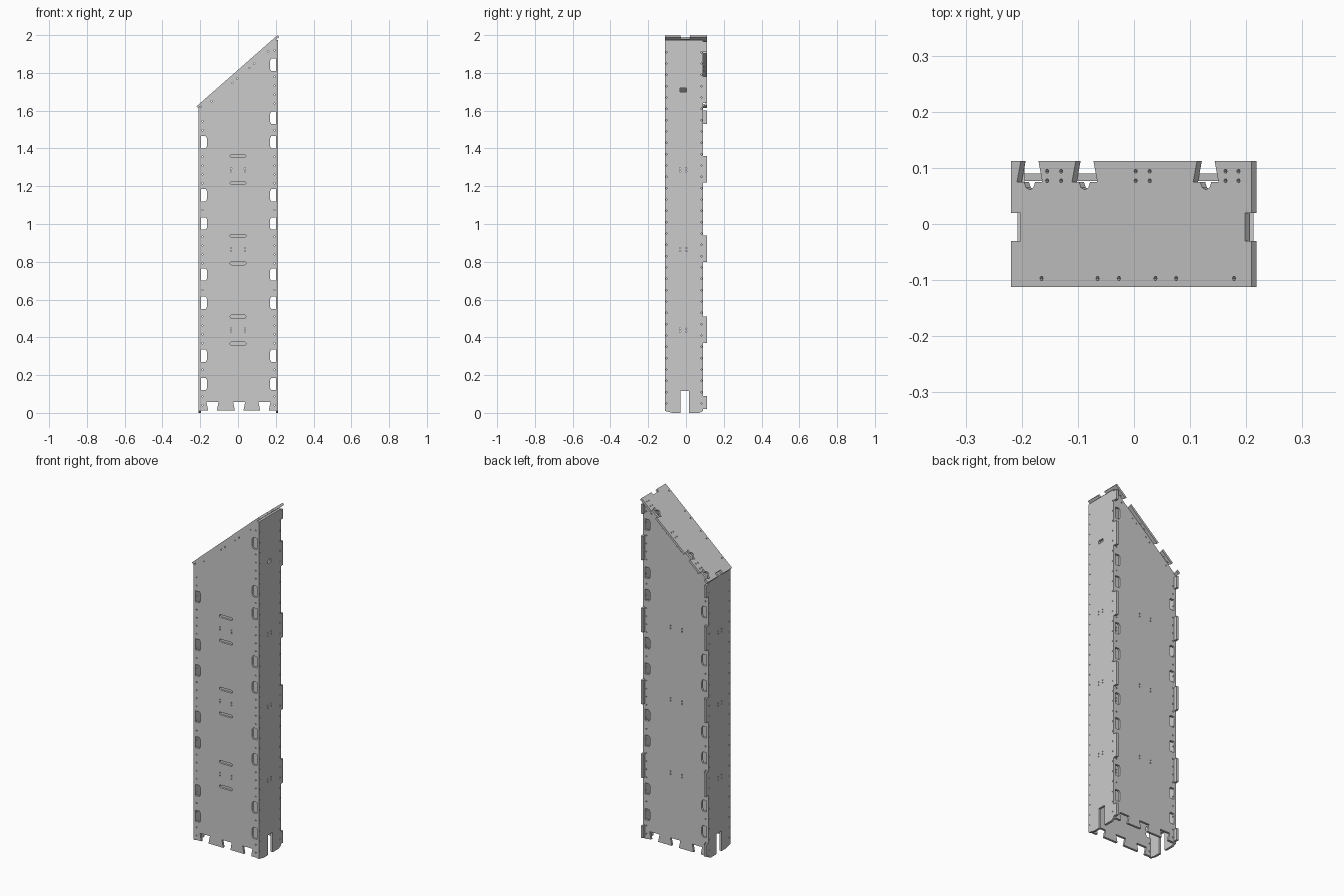
import bpy, bmesh, math
from mathutils import Matrix, Vector

if "Cube" in bpy.data.objects:
    bpy.data.objects.remove(bpy.data.objects["Cube"])

T = 0.013                      # sheet thickness
XL, XR = -0.195, 0.2           # inner faces of the side panels
YF, YB, YE = -0.112, 0.09, 0.112
ANG = math.atan(0.879)
CA, SA = math.cos(ANG), math.sin(ANG)


def slope(x):
    # underside height of the slanted lid
    return 2 - 0.879 * (0.2095 - x) - T / CA


def panel(name, outline, holes, u, v, origin):
    # flat sheet with cut-outs; origin is the middle of the thickness
    cu = bpy.data.curves.new(name, 'CURVE')
    cu.dimensions, cu.fill_mode, cu.extrude = '2D', 'BOTH', T / 2
    for loop in [outline] + holes:
        sp = cu.splines.new('POLY')
        sp.points.add(len(loop) - 1)
        for p, (a, b) in zip(sp.points, loop):
            p.co = (a, b, 0, 1)
        sp.use_cyclic_u = True
    tmp = bpy.data.objects.new(name + "_curve", cu)
    bpy.context.collection.objects.link(tmp)
    dg = bpy.context.evaluated_depsgraph_get()
    me = bpy.data.meshes.new_from_object(tmp.evaluated_get(dg))
    bpy.data.objects.remove(tmp)
    u, v = Vector(u), Vector(v)
    m = Matrix((u, v, u.cross(v))).transposed().to_4x4()
    m.translation = origin
    bm = bmesh.new()
    bm.from_mesh(me)
    bmesh.ops.remove_doubles(bm, verts=bm.verts, dist=1e-5)
    bm.transform(m)
    bmesh.ops.recalc_face_normals(bm, faces=bm.faces)
    bm.to_mesh(me)
    bm.free()
    for f in me.polygons:
        f.use_smooth = False
    me.name = name
    ob = bpy.data.objects.new(name, me)
    bpy.context.collection.objects.link(ob)


def hole(a, b, r=0.004, n=6):
    return [(a + r * math.cos(i * math.tau / n), b + r * math.sin(i * math.tau / n)) for i in range(n)]


def quad_holes(z, dx, dz=0.008):
    return [hole(s * dx, z + k * dz) for s in (-1, 1) for k in (-1, 1)]


def slot(z, half=0.034, r=0.008):
    right = [(half + r * math.cos(t), z + r * math.sin(t)) for t in [math.radians(a) for a in range(-90, 91, 30)]]
    return right + [(-a, 2 * z - b) for a, b in right]


# Edge openings of the front and back panels
OPEN_L = [0.12, 0.27, 0.55, 0.70, 0.97, 1.12, 1.40]
OPEN_R = OPEN_L + [1.53, 1.81]
H = 0.065


def edge_notch(x, s, z):
    return [(x, z), (x + s * 0.024, z), (x + s * 0.031, z + 0.012), (x + s * 0.031, z + H - 0.012),
            (x + s * 0.024, z + H), (x, z + H)]


def face_outline():
    pts = [(XL, 0.013)]
    for c in (-0.135, 0.006, 0.14):      # dovetail notches at the foot
        pts += [(c - 0.023, 0.013), (c - 0.032, 0.058), (c + 0.032, 0.058), (c + 0.023, 0.013)]
    pts.append((XR, 0.013))
    for z in OPEN_R:
        pts += edge_notch(XR, -1, z)
    pts += [(XR, slope(XR)), (XL, slope(XL))]
    for z in reversed(OPEN_L):
        pts += reversed(edge_notch(XL, 1, z))
    return pts


def face_holes():
    out = []
    for x, opens, top in ((XL + 0.007, OPEN_L, 1.58), (XR - 0.007, OPEN_R, 1.93)):
        z = 0.04
        while z < top:
            if all(z < o - 0.012 or z > o + H + 0.012 for o in opens):
                out.append(hole(x, z))
            z += 0.047
    for x in (-0.14, -0.03, -0.005, 0.06, 0.085, 0.16):   # row below the slope
        out.append(hole(x, slope(x) - 0.025))
    for z in (0.437, 0.865, 1.287):
        out += quad_holes(z, 0.037)
    return out


# Front panel with grip slots, plain back panel
slots = [slot(z) for z in (0.367, 0.51, 0.792, 0.937, 1.217, 1.36)]
panel("front_panel", face_outline(), face_holes() + slots, (1, 0, 0), (0, 0, 1), (0, YF + T / 2, 0))
panel("back_panel", face_outline(), face_holes(), (1, 0, 0), (0, 0, 1), (0, YB - T / 2, 0))


def side(name, x, top, fingers, extra):
    # side panel with foot slot and rear fingers
    pts = [(YF, 0.01), (-0.07, 0.0), (-0.03, 0.0), (-0.03, 0.117), (0.015, 0.117), (0.015, 0.0), (0.07, 0.0), (YB, 0.01)]
    for a, b in fingers:
        pts += [(YB, a), (YE, a), (YE, b), (YB, b)]
    pts += [(YB, top), (YF, top)]
    holes = list(extra)
    z = 0.05
    while z < top - 0.03:
        holes += [hole(YF + 0.009, z), hole(YB - 0.008, z)]
        z += 0.06
    for z in (0.437, 0.865, 1.287):
        holes += [[(a - 0.015, b) for a, b in h] for h in quad_holes(z, 0.016)]
    panel(name, pts, holes, (0, 1, 0), (0, 0, 1), (x, 0, 0))


# Left and right side panels
common = [(0.02, 0.09), (0.37, 0.51), (0.80, 0.94), (1.22, 1.36)]
side("left_side", XL - T / 2, slope(XL - T), common + [(1.53, 1.60)], [])
port = [(-0.032, 1.70), (0.002, 1.70), (0.002, 1.72), (-0.032, 1.72)]
side("right_side", XR + T / 2, slope(XR), common + [(1.64, 1.78), (1.91, 1.965)], [port])


# Slanted lid with dovetail notches along the back and end notches
def to_u(x):
    return (x + 0.219) / CA


L = to_u(0.2095)
lid = [(0, YF), (L, YF), (L, -0.03), (L - 0.016, -0.03), (L - 0.016, 0.02), (L, 0.02), (L, YE)]
for x in (0.128, -0.088, -0.186):
    c = to_u(x)
    lid += [(c + 0.021, YE), (c + 0.03, 0.075), (c + 0.013, 0.075), (c + 0.009, 0.065), (c, 0.061),
            (c - 0.009, 0.065), (c - 0.013, 0.075), (c - 0.03, 0.075), (c - 0.021, YE)]
lid += [(0, YE), (0, 0.02), (0.022, 0.02), (0.022, -0.03), (0, -0.03)]
lid_holes = [hole(to_u(x), -0.097) for x in (-0.165, -0.065, -0.027, 0.038, 0.075, 0.178)]
lid_holes += [hole(to_u(x), y) for x in (-0.155, -0.13, 0.003, 0.028, 0.163, 0.186) for y in (0.077, 0.094)]
zl = 2 - 0.879 * 0.4285
panel("slanted_lid", lid, lid_holes, (CA, 0, SA), (0, 1, 0), (-0.219 + SA * T / 2, 0, zl - CA * T / 2))
